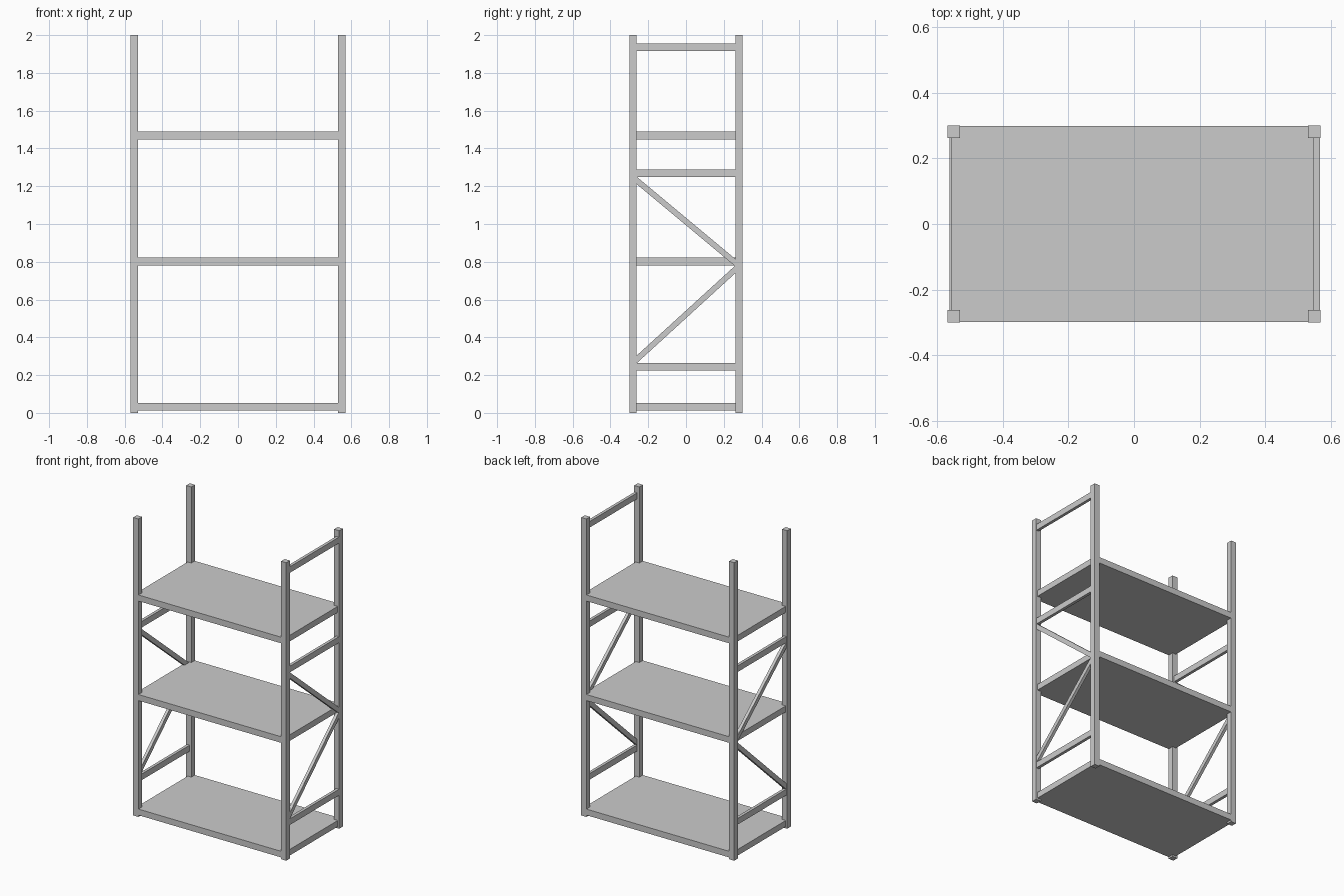
import bpy, math

if "Cube" in bpy.data.objects:
    bpy.data.objects.remove(bpy.data.objects["Cube"])


def box(name, size, loc, tilt=0.0):
    """Box of given size, optionally tilted about the x axis."""
    bpy.ops.mesh.primitive_cube_add(size=1, location=loc, rotation=(tilt, 0, 0))
    ob = bpy.context.object
    ob.name = name
    ob.scale = size
    bpy.ops.object.transform_apply(location=False, rotation=True, scale=True)
    return ob


def brace(name, x, a, b):
    """Diagonal bar in a side frame between two (y, z) points."""
    dy, dz = b[0] - a[0], b[1] - a[1]
    return box(name, (0.02, math.hypot(dy, dz), 0.03),
               (x, (a[0] + b[0]) / 2, (a[1] + b[1]) / 2), math.atan2(dz, dy))


POST = 0.038

# Four corner posts
for sx, x_side in ((-1, "left"), (1, "right")):
    for sy, y_side in ((-1, "front"), (1, "back")):
        box(f"{y_side}_{x_side}_post", (POST, POST, 2),
            (sx * 0.549, sy * 0.281, 1))

# Three shelf boards
for name, z in (("lower", 0.032), ("middle", 0.801), ("upper", 1.469)):
    box(f"{name}_shelf", (1.114, 0.598, 0.041), (0, 0, z))

# Side frames: cross rails and zigzag braces (both ends run the same way)
for side, x in (("left", -0.552), ("right", 0.556)):
    for name, z in (("lower", 0.244), ("upper", 1.268)):
        box(f"{side}_{name}_rail", (0.02, 0.54, 0.041), (x, 0, z))
    brace(f"{side}_lower_brace", x, (-0.27, 0.275), (0.27, 0.768))
    brace(f"{side}_upper_brace", x, (-0.27, 1.238), (0.27, 0.788))

# The top rail exists on the right end only
box("right_top_rail", (0.02, 0.54, 0.041), (0.556, 0, 1.936))
